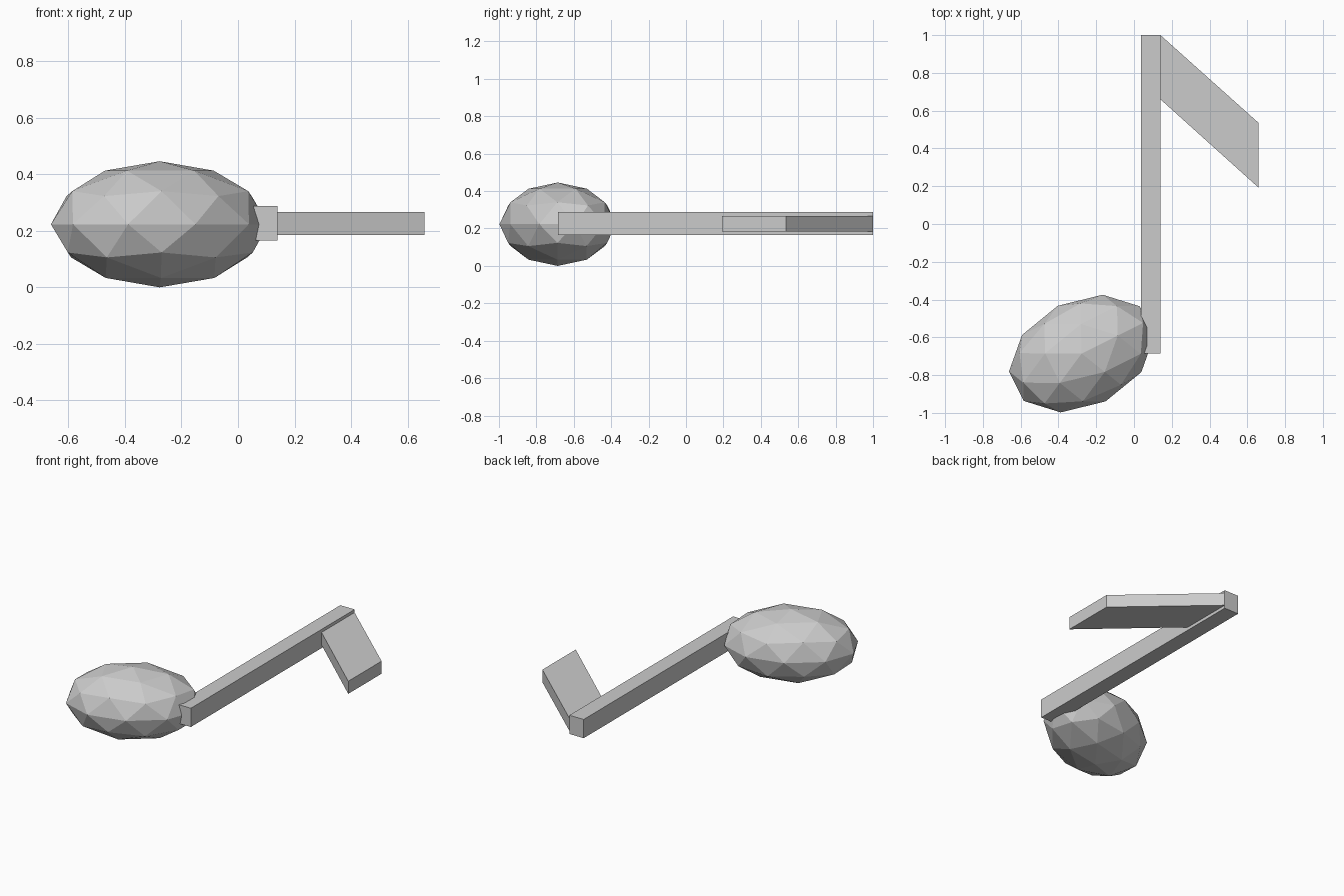
import bpy
import bmesh
from math import radians
from mathutils import Matrix

if "Cube" in bpy.data.objects:
    bpy.data.objects.remove(bpy.data.objects["Cube"], do_unlink=True)

MID_Z = 0.226

# Single plain grey for every part
grey = bpy.data.materials.new("plain grey")
grey.use_nodes = True
grey.diffuse_color = (0.6, 0.6, 0.6, 1)
grey.node_tree.nodes["Principled BSDF"].inputs["Base Color"].default_value = (0.6, 0.6, 0.6, 1)


def finish(name, bm):
    bmesh.ops.recalc_face_normals(bm, faces=bm.faces)
    mesh = bpy.data.meshes.new(name)
    bm.to_mesh(mesh)
    bm.free()
    mesh.materials.append(grey)
    obj = bpy.data.objects.new(name, mesh)
    bpy.context.collection.objects.link(obj)
    return obj


def slab(name, outline, thickness):
    """Extrude a flat outline, centred on the middle height."""
    bm = bmesh.new()
    base = bm.faces.new([bm.verts.new((x, y, MID_Z - thickness / 2)) for x, y in outline])
    top = bmesh.ops.extrude_face_region(bm, geom=[base])["geom"]
    verts = [v for v in top if isinstance(v, bmesh.types.BMVert)]
    bmesh.ops.translate(bm, verts=verts, vec=(0, 0, thickness))
    return finish(name, bm)


# Note head: faceted, tilted egg
bm = bmesh.new()
bmesh.ops.create_icosphere(bm, subdivisions=2, radius=1)
bm.transform(Matrix.Translation((-0.277, -0.686, MID_Z))
             @ Matrix.Rotation(radians(26.5), 4, "Z")
             @ Matrix.Diagonal((0.406, 0.283, 0.223, 1)))
# rest the lowest point on the ground
bm.transform(Matrix.Translation((0, 0, -min(v.co.z for v in bm.verts))))
finish("note_head", bm)

# Stem: long square bar
slab("stem", [(0.037, -0.685), (0.14, -0.685), (0.14, 1), (0.037, 1)], 0.122)

# Flag: slanted thinner slab at the end of the stem
slab("flag", [(0.14, 0.66), (0.66, 0.192), (0.66, 0.535), (0.14, 1)], 0.082)
